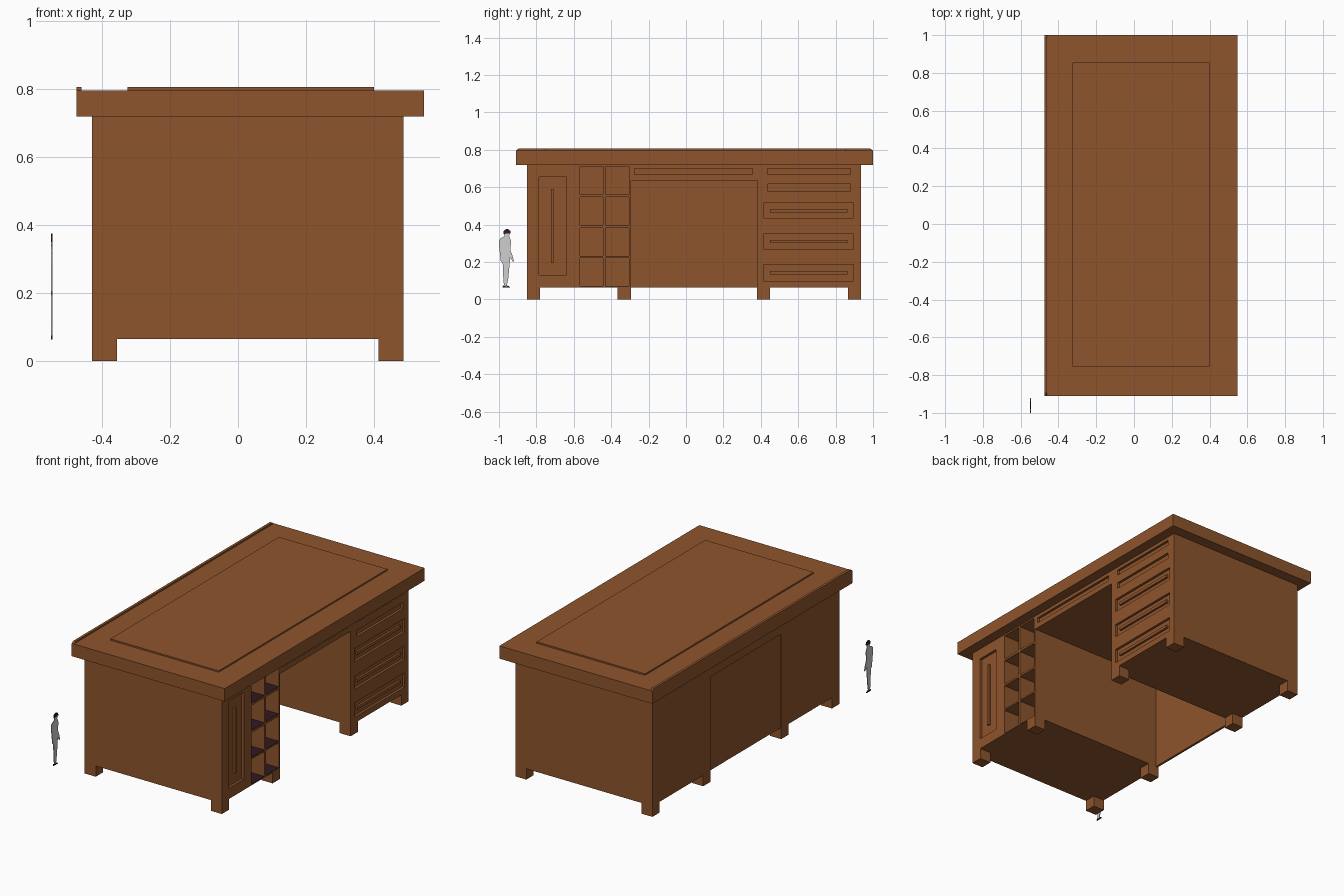
import bpy, bmesh, math

if "Cube" in bpy.data.objects:
    bpy.data.objects.remove(bpy.data.objects["Cube"])


def mat(name, rgb):
    m = bpy.data.materials.new(name)
    m.diffuse_color = (*rgb, 1)
    m.use_nodes = True
    m.node_tree.nodes["Principled BSDF"].inputs["Base Color"].default_value = m.diffuse_color
    return m


WOOD = mat("brown wood", (0.27, 0.09, 0.026))
DARK = mat("dark lining", (0.032, 0.010, 0.016))
GREY = mat("light grey", (0.62, 0.62, 0.62))


def make(name, bm, m):
    bmesh.ops.recalc_face_normals(bm, faces=bm.faces)
    me = bpy.data.meshes.new(name)
    bm.to_mesh(me)
    bm.free()
    me.materials.append(m)
    ob = bpy.data.objects.new(name, me)
    bpy.context.collection.objects.link(ob)
    return ob


def boxes(name, m, dims):
    """One object made of boxes, each (x0, x1, y0, y1, z0, z1)."""
    bm = bmesh.new()
    for x0, x1, y0, y1, z0, z1 in dims:
        for v in bmesh.ops.create_cube(bm, size=1)["verts"]:
            v.co = (x1 if v.co.x > 0 else x0, y1 if v.co.y > 0 else y0,
                    z1 if v.co.z > 0 else z0)
    return make(name, bm, m)


def plate(name, m, outline, x0, x1):
    """Thin upright plate from a (y, z) outline."""
    bm = bmesh.new()
    f = bm.faces.new([bm.verts.new((x0, y, z)) for y, z in outline])
    ext = bmesh.ops.extrude_face_region(bm, geom=[f])["geom"]
    for g in ext:
        if isinstance(g, bmesh.types.BMVert):
            g.co.x = x1
    return make(name, bm, m)


XB, XF = -0.43, 0.487          # back and working face of the body
Z0, Z1 = 0.065, 0.72
KNEE = (-0.295, 0.38)

# Openings in the working face
OUT = XF + 0.1
drawer_z = [(0.10, 0.187), (0.27, 0.35), (0.435, 0.515)]
cubby_y = [(-0.567, -0.443), (-0.43, -0.305)]
cubby_z = [(0.07, 0.222), (0.23, 0.383), (0.395, 0.547), (0.56, 0.711)]
cuts = [(XB - 0.1, OUT, *KNEE, -0.1, 0.635)]                      # knee space
cuts += [(XF - 0.015, OUT, -0.785, -0.64, 0.13, 0.655)]           # door
cuts += [(XF - 0.015, OUT, -0.275, 0.355, 0.667, 0.70)]           # centre drawer
cuts += [(XF - 0.015, OUT, 0.435, 0.88, *z) for z in ((0.58, 0.617), (0.667, 0.70))]
cuts += [(XF - 0.015, OUT, 0.415, 0.895, *z) for z in drawer_z]
cuts += [(XF - 0.3, OUT, *y, *z) for y in cubby_y for z in cubby_z]

# Desk body with all openings cut
body = boxes("desk_body", WOOD, [(XB, XF, -0.85, 0.935, Z0, Z1)])
cutter = boxes("opening_cutter", WOOD, cuts)
cutter.hide_render = True
mod = body.modifiers.new("openings", 'BOOLEAN')
mod.operation = 'DIFFERENCE'
mod.solver = 'EXACT'
mod.object = cutter
bpy.context.view_layer.objects.active = body
bpy.ops.object.modifier_apply(modifier=mod.name)
bpy.data.objects.remove(cutter)

# Dark floors of the pigeonholes
boxes("pigeonhole_floors", DARK,
      [(XF - 0.3, XF - 0.002, *y, z[0] - 0.001, z[0] + 0.002)
       for y in cubby_y for z in cubby_z])

# Handles inside the recessed door and drawers
boxes("door_handle", WOOD, [(XF - 0.02, XF - 0.002, -0.723, -0.708, 0.195, 0.59)])
boxes("drawer_handles", WOOD,
      [(XF - 0.02, XF - 0.002, 0.448, 0.863, (a + b) / 2 - 0.009, (a + b) / 2 + 0.009)
       for a, b in drawer_z])

# Recessed modesty panel closing the knee space
boxes("modesty_panel", WOOD, [(XB + 0.006, XB + 0.02, *KNEE, Z0, 0.636)])

# Eight feet, four under each pedestal
boxes("feet", WOOD,
      [(x, x + 0.074, y, y + 0.07, 0, Z0)
       for x in (XB, XF - 0.074) for y in (-0.85, -0.365, 0.38, 0.865)])

# Table top, raised writing panel and edge strip
boxes("table_top", WOOD, [(-0.475, 0.548, -0.91, 1.0, Z1, 0.797)])
boxes("writing_panel", WOOD, [(-0.325, 0.40, -0.755, 0.855, 0.79, 0.806)])
plate("edge_strip", WOOD,
      [(-0.91, 0.795), (1.0, 0.795), (0.985, 0.807), (-0.895, 0.807)], -0.475, -0.46)

# Flat standing figure beside the desk
plate("figure_body", GREY, [
    (-0.966, 0.340), (-0.990, 0.328), (-0.999, 0.318), (-1.0, 0.285), (-0.994, 0.240),
    (-0.991, 0.205), (-0.980, 0.195), (-0.978, 0.130), (-0.973, 0.072), (-0.958, 0.072),
    (-0.950, 0.115), (-0.943, 0.190), (-0.940, 0.225), (-0.925, 0.200), (-0.920, 0.206),
    (-0.927, 0.232), (-0.938, 0.262), (-0.936, 0.315), (-0.944, 0.335), (-0.953, 0.342)],
    -0.55, -0.546)


def ellipse(cy, cz, ry, rz, a0=0, a1=360, n=14):
    return [(cy + ry * math.cos(math.radians(a0 + (a1 - a0) * i / n)),
             cz + rz * math.sin(math.radians(a0 + (a1 - a0) * i / n)))
            for i in range(n if a1 - a0 == 360 else n + 1)]


plate("figure_head", GREY, ellipse(-0.958, 0.352, 0.015, 0.020), -0.55, -0.546)
plate("figure_hair", DARK, ellipse(-0.957, 0.357, 0.020, 0.019, -10, 200), -0.5505, -0.5455)
for i, y in enumerate((-0.976, -0.956)):
    plate(f"figure_shoe_{i + 1}", DARK,
          [(y - 0.006, 0.064), (y + 0.016, 0.064), (y + 0.012, 0.070), (y - 0.002, 0.075)],
          -0.5505, -0.5455)
